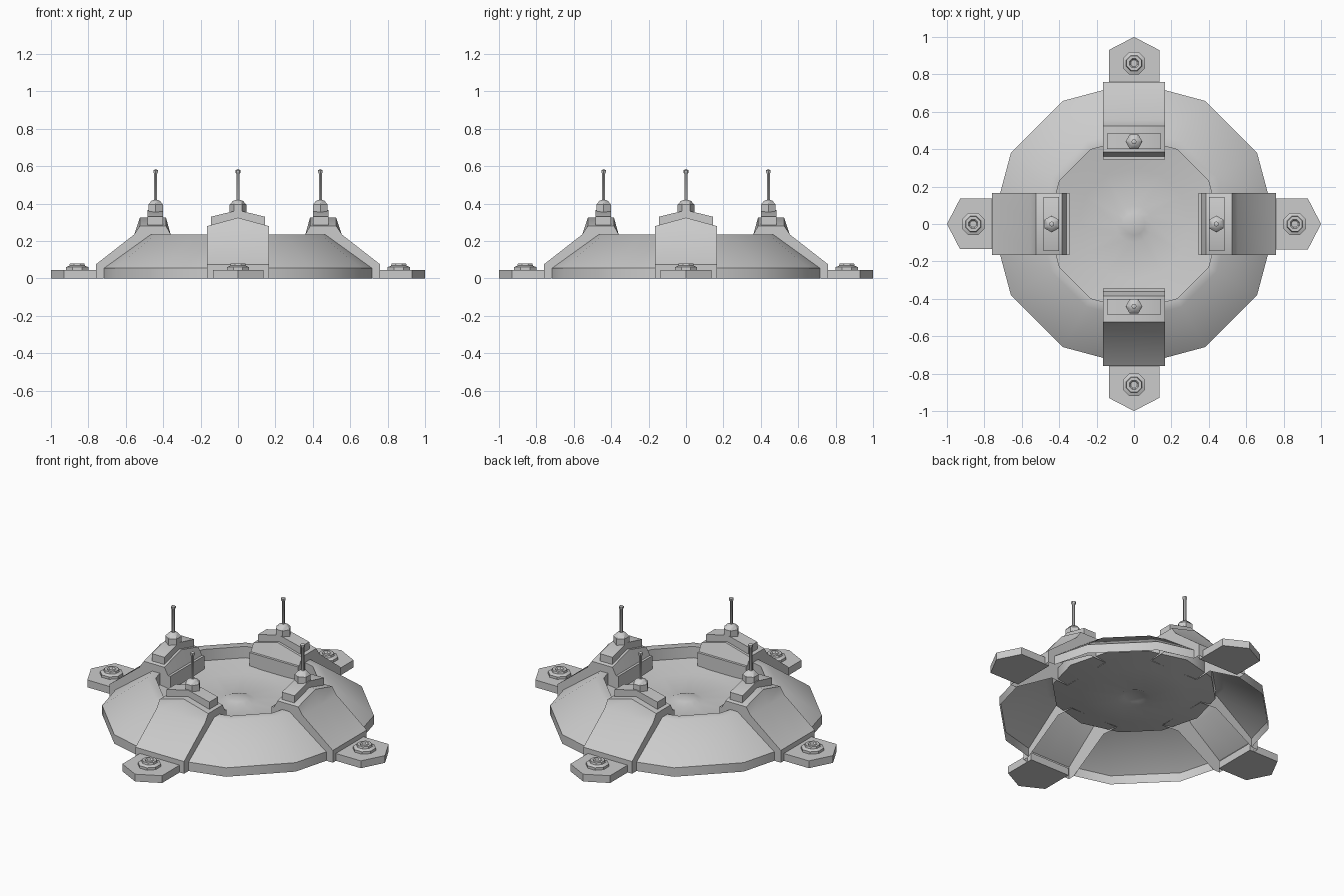
import bpy, bmesh, math
from mathutils import Matrix, Vector

if "Cube" in bpy.data.objects:
    bpy.data.objects.remove(bpy.data.objects["Cube"])


def finish(bm, name, angle=30, turn=0):
    bm.transform(Matrix.Rotation(turn, 4, 'Z'))
    me = bpy.data.meshes.new(name)
    bm.to_mesh(me)
    bm.free()
    ob = bpy.data.objects.new(name, me)
    bpy.context.collection.objects.link(ob)
    bpy.ops.object.select_all(action='DESELECT')
    ob.select_set(True)
    bpy.context.view_layer.objects.active = ob
    bpy.ops.object.shade_smooth_by_angle(angle=math.radians(angle))
    return ob


def lathe(bm, profile, sides, x=0.0, phase=0.0):
    """Revolve (radius, z) points about a vertical axis at x."""
    rings = []
    for r, z in profile:
        if r == 0:
            rings.append([bm.verts.new((x, 0, z))] * sides)
        else:
            rings.append([bm.verts.new((x + r * math.cos(phase + math.tau * i / sides),
                                        r * math.sin(phase + math.tau * i / sides), z))
                          for i in range(sides)])
    for a, b in zip(rings, rings[1:]):
        for i in range(sides):
            j = (i + 1) % sides
            quad = list(dict.fromkeys([a[i], a[j], b[j], b[i]]))
            if len(quad) > 2:
                bm.faces.new(quad)


def prism(bm, outline, z0, z1):
    lo = [bm.verts.new((x, y, z0)) for x, y in outline]
    hi = [bm.verts.new((x, y, z1)) for x, y in outline]
    bm.faces.new(lo[::-1])
    bm.faces.new(hi)
    for i in range(len(lo)):
        j = (i + 1) % len(lo)
        bm.faces.new([lo[i], lo[j], hi[j], hi[i]])


# Sloping twelve-sided skirt, slotted where the four arms sit
bm = bmesh.new()
lathe(bm, [(.76, 0), (.76, .055), (.51, .235), (.46, .235)], 12)
W = .165
for n in (Vector((1, 0, 0)), Vector((0, 1, 0))):
    for s in (-W, W):
        bmesh.ops.bisect_plane(bm, geom=bm.verts[:] + bm.edges[:] + bm.faces[:],
                               plane_co=n * s, plane_no=n)
slots = [f for f in bm.faces
         if min(abs(f.calc_center_median().x), abs(f.calc_center_median().y)) < W - .001]
bmesh.ops.delete(bm, geom=slots, context='FACES')
finish(bm, "skirt", 50)

# Shallow dish in the middle with a small central boss
bm = bmesh.new()
lathe(bm, [(.46, .235), (.46, .165), (.3, .14), (.1, .12), (.06, .135), (0, .14)], 12)
finish(bm, "dish", 35)

# Arm side profile: (distance out, edge height, ridge height)
ARM = [(.76, 0, 0), (.76, .075, .075), (.555, .235, .235), (.525, .28, .325),
       (.385, .28, .325), (.36, .235, .235), (.345, .235, .235), (.345, .15, .15)]

for k in range(4):
    turn = k * math.pi / 2

    # Hollow arm with a ridged head
    bm = bmesh.new()
    left = [bm.verts.new((x, -W, e)) for x, e, r in ARM]
    mid = [bm.verts.new((x, 0, r)) for x, e, r in ARM]
    right = [bm.verts.new((x, W, e)) for x, e, r in ARM]
    for i in range(len(ARM) - 1):
        bm.faces.new([left[i], mid[i], mid[i + 1], left[i + 1]])
        bm.faces.new([mid[i], right[i], right[i + 1], mid[i + 1]])
    for side, y in ((left, -W), (right, W)):
        inner = bm.verts.new((.46, y, .155))
        outer = bm.verts.new((.72, y, 0))
        bm.faces.new(side + [inner, outer])
    bmesh.ops.recalc_face_normals(bm, faces=bm.faces[:])
    finish(bm, "arm", 40, turn)

    # Peaked cap on the arm head
    bm = bmesh.new()
    section = [(-.145, .275), (.145, .275), (.145, .33), (0, .365), (-.145, .33)]
    a = [bm.verts.new((.40, y, z)) for y, z in section]
    b = [bm.verts.new((.485, y, z)) for y, z in section]
    bm.faces.new(a[::-1])
    bm.faces.new(b)
    for i in range(5):
        j = (i + 1) % 5
        bm.faces.new([a[i], a[j], b[j], b[i]])
    bmesh.ops.recalc_face_normals(bm, faces=bm.faces[:])
    finish(bm, "cap", 30, turn)

    # Aerial: hexagonal base, thin rod, bulb tip
    bm = bmesh.new()
    lathe(bm, [(.045, .33), (.045, .395), (.026, .415), (.009, .42), (.009, .56),
               (.014, .567), (.014, .578), (0, .585)], 6, .44, math.pi / 6)
    finish(bm, "aerial", 35, turn)

    # Pointed foot plate
    bm = bmesh.new()
    prism(bm, [(.73, -.135), (.93, -.135), (1, 0), (.93, .135), (.73, .135)], 0, .045)
    finish(bm, "foot", 30, turn)

    # Stepped bolt with a dimpled top
    bm = bmesh.new()
    lathe(bm, [(.065, .04), (.065, .06), (.045, .068), (.042, .08),
               (.026, .08), (.018, .07), (0, .07)], 8, .86, math.pi / 8)
    finish(bm, "bolt", 35, turn)
